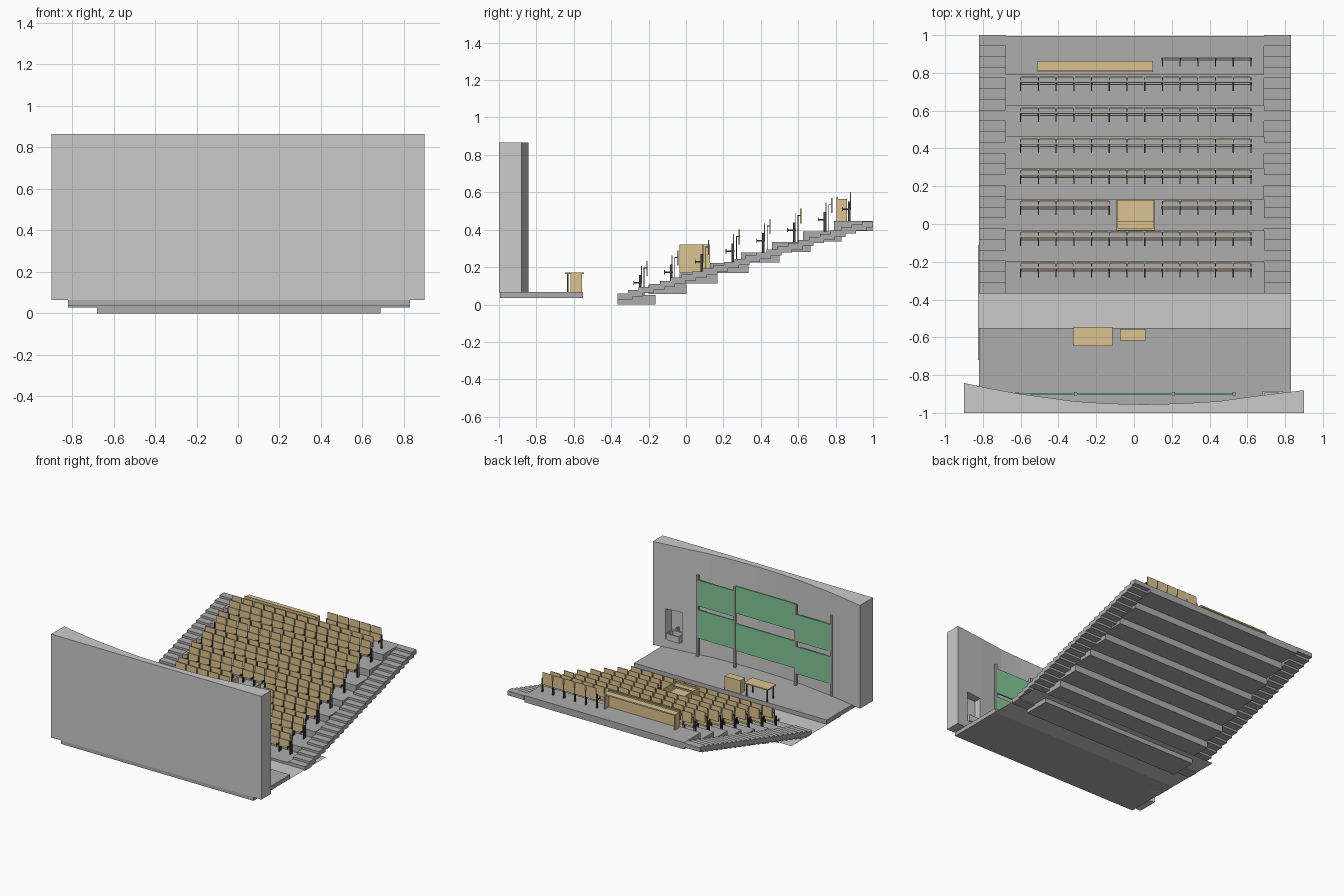
import bpy, bmesh
from mathutils import Matrix, Vector

if "Cube" in bpy.data.objects:
    bpy.data.objects.remove(bpy.data.objects["Cube"])


def material(name, rgb):
    m = bpy.data.materials.new(name)
    m.diffuse_color = (*rgb, 1)
    m.use_nodes = True
    m.node_tree.nodes["Principled BSDF"].inputs["Base Color"].default_value = m.diffuse_color
    return m


WOOD = material("wood", (0.72, 0.55, 0.28))
GREEN = material("board_green", (0.22, 0.58, 0.30))
BLACK = material("black_metal", (0.05, 0.05, 0.05))
DARK = material("dark_grey", (0.42, 0.42, 0.42))


def finish(name, bm, mat=None):
    bmesh.ops.recalc_face_normals(bm, faces=bm.faces)
    me = bpy.data.meshes.new(name)
    bm.to_mesh(me)
    bm.free()
    ob = bpy.data.objects.new(name, me)
    bpy.context.collection.objects.link(ob)
    if mat:
        me.materials.append(mat)
    return ob


def boxes(name, items, mat=None):
    """One object from boxes given as (x0, x1, y0, y1, z0, z1)."""
    bm = bmesh.new()
    for x0, x1, y0, y1, z0, z1 in items:
        c = Vector(((x0 + x1) / 2, (y0 + y1) / 2, (z0 + z1) / 2))
        s = Matrix.Diagonal((x1 - x0, y1 - y0, z1 - z0, 1))
        bmesh.ops.create_cube(bm, size=1, matrix=Matrix.Translation(c) @ s)
    return finish(name, bm, mat)


# Front wall with a faceted concave inner face
curve = [(0.9, -0.88), (0.65, -0.91), (0.45, -0.938), (0.25, -0.95), (0.05, -0.955),
         (-0.15, -0.95), (-0.32, -0.938), (-0.62, -0.897), (-0.75, -0.873), (-0.9, -0.842)]
bm = bmesh.new()
base = bm.faces.new([bm.verts.new((x, y, 0.065)) for x, y in [(-0.9, -1), (0.9, -1)] + curve])
top = bmesh.ops.extrude_face_region(bm, geom=[base])
bmesh.ops.translate(bm, vec=(0, 0, 0.8),
                    verts=[v for v in top["geom"] if isinstance(v, bmesh.types.BMVert)])
wall = finish("front_wall", bm)

# Niche cut in the wall
cutter = boxes("niche_cutter", [(0.67, 0.8, -0.965, -0.8, 0.13, 0.365)])
cutter.hide_render = True
mod = wall.modifiers.new("niche", "BOOLEAN")
mod.operation, mod.solver, mod.object = "DIFFERENCE", "EXACT", cutter
bpy.context.view_layer.update()
cut = bpy.data.meshes.new_from_object(wall.evaluated_get(bpy.context.evaluated_depsgraph_get()))
wall.modifiers.clear()
wall.data = cut
bpy.data.objects.remove(cutter)

# Wash basin and tap in the niche
boxes("basin", [(0.68, 0.79, -0.965, -0.885, 0.13, 0.14), (0.68, 0.69, -0.965, -0.885, 0.14, 0.18),
                (0.78, 0.79, -0.965, -0.885, 0.14, 0.18), (0.69, 0.78, -0.965, -0.955, 0.14, 0.18),
                (0.69, 0.78, -0.895, -0.885, 0.14, 0.18)])
boxes("tap", [(0.731, 0.739, -0.962, -0.954, 0.18, 0.215), (0.731, 0.739, -0.962, -0.925, 0.21, 0.217)])

# Stage and thin floor
boxes("stage", [(-0.82, 0.83, -0.995, -0.55, 0.035, 0.068)], DARK)
bm = bmesh.new()
bm.faces.new([bm.verts.new(p) for p in [(-0.825, -0.72, 0.035), (0.83, -0.72, 0.035),
                                        (0.83, -0.11, 0.035), (-0.825, -0.11, 0.035)]])
finish("floor", bm)

# Seating tiers
tiers = []
for i in range(8):
    y, z = -0.367 + i * 0.1655, 0.0563 * i
    tiers.append((-0.68, 0.687, y, min(y + 0.205, 1), z, z + 0.052))
boxes("tiers", tiers, DARK)

# Side stairs
N = 24
for name, x0, x1 in (("left_stairs", -0.82, -0.68), ("right_stairs", 0.687, 0.83)):
    steps = []
    for i in range(N):
        y, z = -0.367 + i * 1.367 / N, 0.06 + i * 0.385 / (N - 1)
        steps.append((x0, x1, y, min(y + 0.08, 1), z - 0.033, z))
    boxes(name, steps, DARK)

# Sliding boards and their posts
posts = [-0.62, -0.31, 0.21, 0.53]
boxes("board_posts", [(x - 0.008, x + 0.008, -0.908, -0.89, 0.068, 0.695) for x in posts], DARK)
panels = []
for k, levels in enumerate([((0.16, 0.37), (0.41, 0.62)), ((0.2, 0.41), (0.49, 0.70)),
                            ((0.21, 0.43), (0.46, 0.66))]):
    for z0, z1 in levels:
        panels.append((posts[k] + 0.008, posts[k + 1] - 0.008, -0.905, -0.894, z0, z1))
boxes("green_boards", panels, GREEN)

# Teacher's table and lectern
boxes("table_top", [(-0.32, -0.115, -0.647, -0.545, 0.163, 0.172)], WOOD)
boxes("table_legs", [(x - 0.004, x + 0.004, y - 0.004, y + 0.004, 0.068, 0.163)
                     for x in (-0.305, -0.13) for y in (-0.632, -0.56)], BLACK)
boxes("lectern", [(-0.075, 0.06, -0.617, -0.557, 0.068, 0.17)], WOOD)

# Control desk in the third row
boxes("control_desk", [(-0.092, -0.084, -0.035, 0.128, 0.168, 0.32), (0.1, 0.108, -0.035, 0.128, 0.168, 0.32),
                       (-0.084, 0.1, -0.035, -0.025, 0.168, 0.32), (-0.084, 0.1, -0.025, 0.015, 0.3, 0.308),
                       (-0.084, 0.1, -0.025, 0.128, 0.26, 0.27)], WOOD)

# Long desk on the top tier
boxes("long_desk", [(-0.51, 0.1, 0.805, 0.813, 0.446, 0.575), (-0.51, 0.1, 0.805, 0.862, 0.555, 0.565),
                    (-0.51, -0.502, 0.813, 0.862, 0.446, 0.555), (0.092, 0.1, 0.813, 0.862, 0.446, 0.555)], WOOD)

# Seat rows: 13 places, some rows are shorter
P, X0 = 0.0938, -0.6
backs, seats, desks, frames = [], [], [], []
for r in range(8):
    y, f = (-0.245 + r * 0.1645 if r < 7 else 0.872), 0.0563 * r + 0.052
    blocks = {2: [range(0, 5), range(8, 13)], 7: [range(8, 13)]}.get(r, [range(13)])
    for block in blocks:
        for s in block:
            a, b = X0 + s * P + 0.005, X0 + (s + 1) * P - 0.005
            backs.append((a, b, y + 0.004, y + 0.009, f + 0.06, f + 0.155))
            seats.append((a, b, y - 0.006, y - 0.001, f + 0.045, f + 0.105))
            if r < 7:
                desks.append((a, b, y + 0.033, y + 0.04, f + 0.1, f + 0.18))
        for s in range(block[0], block[-1] + 2):
            x = X0 + s * P
            frames.append((x - 0.004, x + 0.004, y - 0.006, y + 0.008, f, f + 0.105))
            frames.append((x - 0.003, x + 0.003, y - 0.035, y + 0.01, f + 0.06, f + 0.068))
            frames.append((x - 0.003, x + 0.003, y - 0.037, y - 0.033, f + 0.053, f + 0.075))
            if r < 7:
                frames.append((x - 0.002, x + 0.002, y + 0.019, y + 0.023, f, f + 0.145))
                frames.append((x - 0.002, x + 0.002, y + 0.019, y + 0.037, f + 0.141, f + 0.146))
boxes("seat_backs", backs, WOOD)
boxes("folded_seats", seats, WOOD)
boxes("folded_desks", desks, WOOD)
boxes("seat_frames", frames, BLACK)
